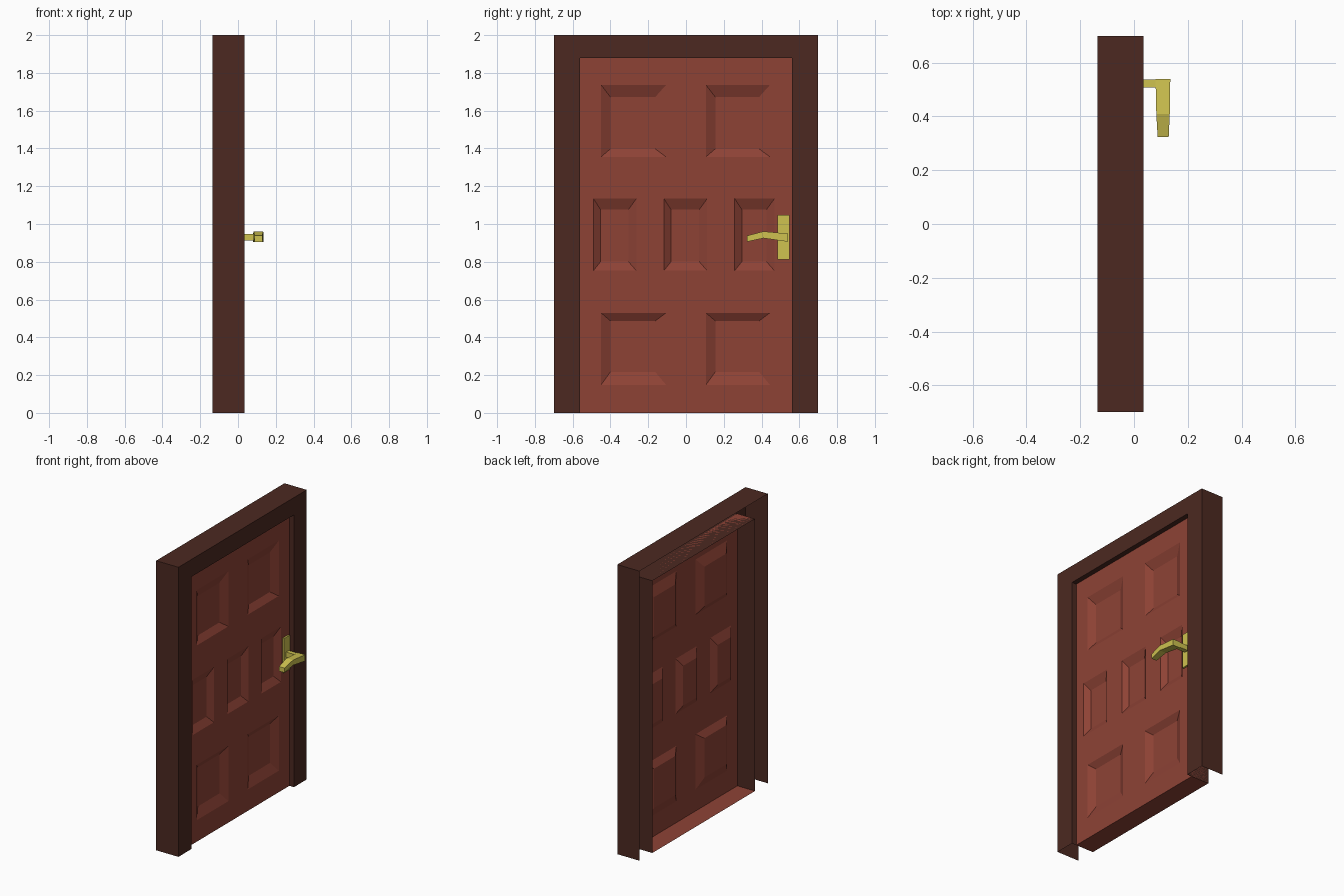
import bpy, bmesh

if "Cube" in bpy.data.objects:
    bpy.data.objects.remove(bpy.data.objects["Cube"])

BACK, FACE, TRIM = -0.135, 0.0, 0.035   # x planes: rear edge, door face, frame face
RECESS = 0.027


def material(name, rgb):
    m = bpy.data.materials.new(name)
    m.diffuse_color = (*rgb, 1)
    m.use_nodes = True
    m.node_tree.nodes["Principled BSDF"].inputs["Base Color"].default_value = m.diffuse_color
    return m


def finish(bm, name, mat):
    bmesh.ops.recalc_face_normals(bm, faces=bm.faces[:])
    me = bpy.data.meshes.new(name)
    bm.to_mesh(me)
    bm.free()
    me.materials.append(mat)
    ob = bpy.data.objects.new(name, me)
    bpy.context.collection.objects.link(ob)
    return ob


def loop(bm, x, pts):
    return [bm.verts.new((x, y, z)) for y, z in pts]


def rect(y0, y1, z0, z1):
    return [(y0, z0), (y1, z0), (y1, z1), (y0, z1)]


def bridge(bm, a, b, closed=True):
    n = len(a)
    for i in range(n if closed else n - 1):
        j = (i + 1) % n
        bm.faces.new((a[i], a[j], b[j], b[i]))


frame_mat = material("dark_wood", (0.072, 0.022, 0.015))
door_mat = material("red_wood", (0.27, 0.055, 0.036))
brass_mat = material("brass", (0.62, 0.54, 0.08))

# Frame: open-backed surround with outer walls, front face and inner reveal
bm = bmesh.new()
outer = [(-0.7, 0), (-0.7, 2), (0.7, 2), (0.7, 0)]
inner = [(-0.56, 0), (-0.56, 1.88), (0.56, 1.88), (0.56, 0)]
rings = [loop(bm, x, p) for x, p in
         ((BACK, outer), (TRIM, outer), (TRIM, inner), (BACK, inner))]
for a, b in zip(rings, rings[1:]):
    bridge(bm, a, b, closed=False)
finish(bm, "door_frame", frame_mat)

# Panels: outer (y0, y1, z0, z1) and bevel widths on the same four sides
panels = []
for y0, y1 in ((-0.45, -0.105), (0.105, 0.445)):
    panels.append(((y0, y1, 1.355, 1.737), (0.05, 0.058, 0.043, 0.065)))
    panels.append(((y0, y1, 0.148, 0.53), (0.05, 0.058, 0.069, 0.043)))
for y0, y1 in ((-0.49, -0.263), (-0.117, 0.112), (0.258, 0.468)):
    panels.append(((y0, y1, 0.753, 1.134), (0.038, 0.042, 0.048, 0.058)))

# Door leaf: open-backed box whose face carries sunken panels
bm = bmesh.new()
border = rect(-0.56, 0.56, 0, 1.88)
front = loop(bm, FACE, border)
holes = [loop(bm, FACE, rect(*p)) for p, _ in panels]
edges = []
for ring in [front] + holes:
    edges += [bm.edges.new((ring[i], ring[(i + 1) % 4])) for i in range(4)]
bmesh.ops.triangle_fill(bm, edges=edges, use_beauty=True, normal=(1, 0, 0))
for hole, ((y0, y1, z0, z1), (l, r, b, t)) in zip(holes, panels):
    floor = loop(bm, FACE - RECESS, rect(y0 + l, y1 - r, z0 + b, z1 - t))
    bridge(bm, hole, floor)
    bm.faces.new(floor)
bridge(bm, loop(bm, BACK, border), front)
finish(bm, "door_leaf", door_mat)


def box(name, x0, x1, y0, y1, z0, z1):
    bm = bmesh.new()
    a, b = (loop(bm, x, rect(y0, y1, z0, z1)) for x in (x0, x1))
    bridge(bm, a, b)
    bm.faces.new(a)
    bm.faces.new(b)
    finish(bm, name, brass_mat)


# Handle: back plate, neck and bent tapering lever
box("handle_plate", FACE, 0.012, 0.484, 0.548, 0.811, 1.048)
box("handle_neck", 0.01, 0.09, 0.508, 0.538, 0.912, 0.947)

bm = bmesh.new()
sections = [(0.54, 0.080, 0.135, 0.906, 0.949),
            (0.41, 0.083, 0.133, 0.925, 0.961),
            (0.323, 0.088, 0.129, 0.906, 0.938)]
rings = [[bm.verts.new((x, y, z)) for x, z in rect(x0, x1, z0, z1)]
         for y, x0, x1, z0, z1 in sections]
for a, b in zip(rings, rings[1:]):
    bridge(bm, a, b)
bm.faces.new(rings[0])
bm.faces.new(rings[-1])
finish(bm, "handle_lever", brass_mat)
